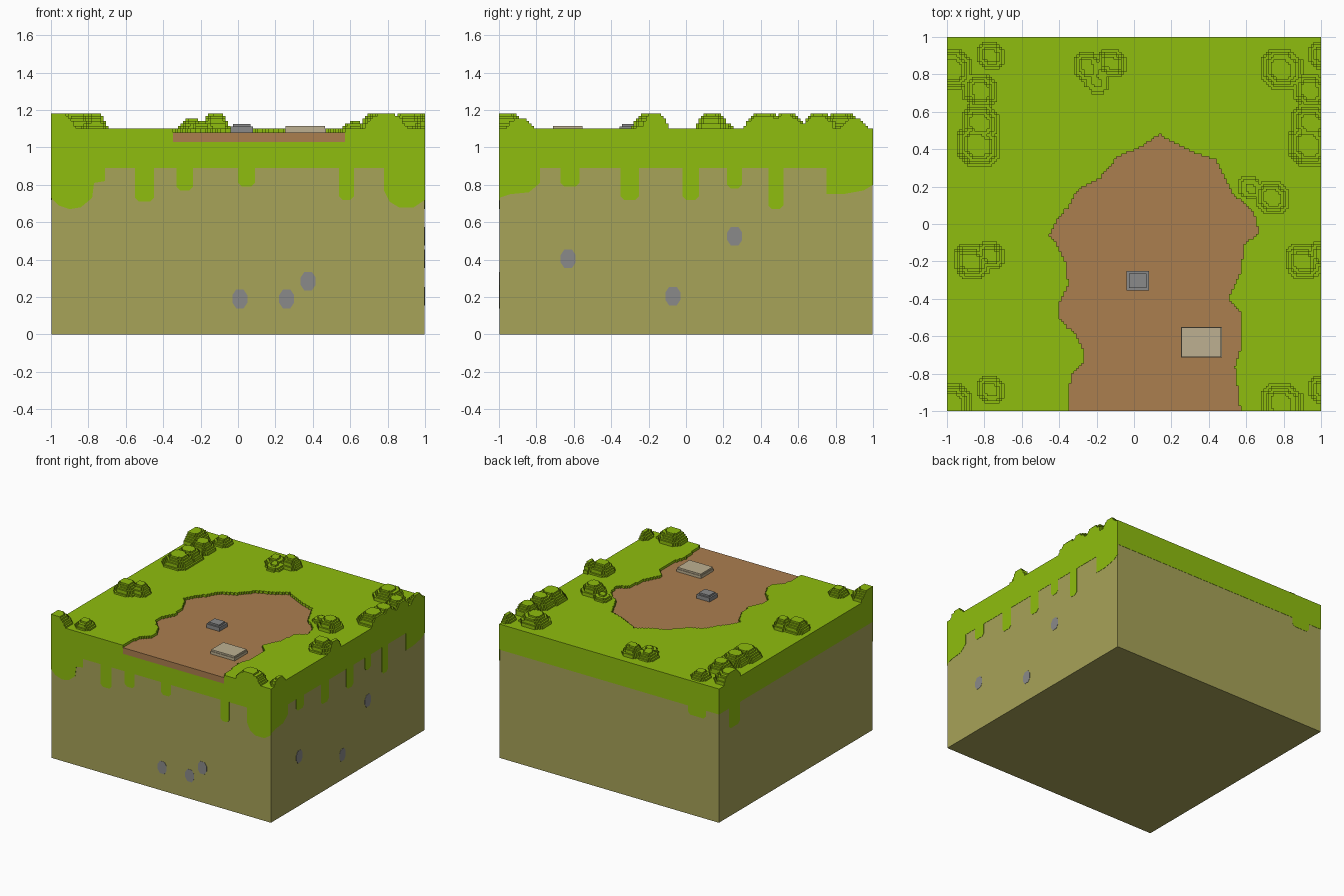
import bpy, bmesh
from mathutils import Vector

if "Cube" in bpy.data.objects:
    bpy.data.objects.remove(bpy.data.objects["Cube"], do_unlink=True)

STEP = 1 / 75        # size of one voxel
SOIL_TOP = 0.89      # underside of the turf
BED = 1.03           # underside of the path
PATH = 1.08          # walking surface
TURF = 1.1           # grass surface


def material(name, *rgb):
    linear = [((c / 255 + 0.055) / 1.055) ** 2.4 for c in rgb] + [1]
    mat = bpy.data.materials.new(name)
    mat.use_nodes = True
    mat.diffuse_color = linear
    shader = mat.node_tree.nodes["Principled BSDF"]
    shader.inputs["Base Color"].default_value = linear
    shader.inputs["Roughness"].default_value = 0.9
    return mat


grass = material("grass green", 143, 190, 14)
soil = material("olive soil", 167, 163, 88)
earth = material("brown earth", 171, 126, 79)
stone = material("grey stone", 138, 138, 138)
sand = material("pale sandstone", 190, 176, 145)


def add_prism(bm, points, place, depth):
    """Extrude a flat outline, mapped into space by place, along depth."""
    face = bm.faces.new([bm.verts.new(place(*p)) for p in points])
    moved = bmesh.ops.extrude_face_region(bm, geom=[face], use_keep_orig=True)
    verts = [g for g in moved["geom"] if isinstance(g, bmesh.types.BMVert)]
    bmesh.ops.translate(bm, verts=verts, vec=Vector(depth))


def finish(bm, name, mat):
    bmesh.ops.recalc_face_normals(bm, faces=bm.faces)
    mesh = bpy.data.meshes.new(name)
    bm.to_mesh(mesh)
    bm.free()
    mesh.materials.append(mat)
    obj = bpy.data.objects.new(name, mesh)
    bpy.context.collection.objects.link(obj)
    return obj


def slab(name, points, low, high, mat):
    bm = bmesh.new()
    add_prism(bm, points, lambda x, y: (x, y, low), (0, 0, high - low))
    return finish(bm, name, mat)


def rectangle(x0, x1, y0, y1):
    return [(x0, y0), (x1, y0), (x1, y1), (x0, y1)]


def stairs(points):
    """Redraw a line as small square steps, kept inside the block."""
    cells = []
    for (x0, y0), (x1, y1) in zip(points, points[1:]):
        count = max(1, round(max(abs(x1 - x0), abs(y1 - y0)) / STEP))
        for i in range(count + 1):
            t = i / count
            cell = (round((x0 + (x1 - x0) * t) / STEP),
                    round((y0 + (y1 - y0) * t) / STEP))
            if cells and cell[0] != cells[-1][0] and cell[1] != cells[-1][1]:
                cells.append((cell[0], cells[-1][1]))
            cells.append(cell)
    limit = round(1 / STEP)
    clamp = lambda v: max(-limit, min(limit, v))
    cells = [(clamp(x), clamp(y)) for x, y in cells]
    kept = [c for i, c in enumerate(cells) if i == 0 or c != cells[i - 1]]
    if kept[0] == kept[-1]:
        kept.pop()
    return [(x * STEP, y * STEP) for x, y in kept]


# Soil block and turf layer
EDGE = 0.998
slab("soil_block", rectangle(-EDGE, EDGE, -EDGE, EDGE), 0, SOIL_TOP, soil)
slab("turf_base", rectangle(-1, 1, -1, 1), SOIL_TOP, BED, grass)

# Path sunk into the turf
bank = stairs([
    (-.35, -1), (-.35, -.9), (-.33, -.8), (-.27, -.73), (-.27, -.67),
    (-.32, -.58), (-.4, -.5), (-.4, -.41), (-.35, -.32), (-.36, -.22),
    (-.41, -.11), (-.45, -.05), (-.42, .02), (-.35, .1), (-.3, .19),
    (-.19, .24), (-.09, .36), (.03, .41), (.13, .48), (.19, .44),
    (.3, .39), (.43, .34), (.47, .26), (.52, .16), (.64, .06),
    (.67, -.05), (.59, -.12), (.57, -.27), (.5, -.4), (.58, -.5),
    (.58, -.64), (.54, -.77), (.57, -1)])
slab("earth_path", bank, BED, PATH, earth)
slab("turf_top", [(-1, -1)] + bank + [(1, -1), (1, 1), (-1, 1)],
     BED, TURF, grass)

# Side planes: mapping into space and inward direction of thin plates
THIN = 0.006
SIDES = {
    "front": (lambda u, v: (u, -1, v), (0, THIN, 0)),
    "left": (lambda u, v: (1, u, v), (-THIN, 0, 0)),
    "back": (lambda u, v: (u, 1, v), (0, -THIN, 0)),
    "right": (lambda u, v: (-1, u, v), (THIN, 0, 0)),
}


def drip(start, end, low):
    r = 0.02
    return [(start, SOIL_TOP), (start, low + r), (start + r, low),
            (end - r, low), (end, low + r), (end, SOIL_TOP)]


def corner(points):
    """Close a hanging edge against the underside of the turf."""
    return [(points[0][0], SOIL_TOP)] + points + [(points[-1][0], SOIL_TOP)]


# Grass hanging over the soil
hanging = {
    "front": [
        drip(-.55, -.45, .71), drip(-.33, -.24, .77), drip(0, .09, .79),
        drip(.54, .62, .72),
        corner([(-1, .73), (-.96, .69), (-.9, .67), (-.84, .68), (-.78, .73),
                (-.77, .81), (-.71, .82)]),
        corner([(.78, .77), (.81, .71), (.86, .68), (.94, .68), (1, .72)])],
    "left": [
        drip(-.67, -.57, .79), drip(-.35, -.25, .72), drip(-.02, .07, .72),
        drip(.22, .3, .78), drip(.44, .52, .67),
        corner([(-1, .73), (-.94, .75), (-.84, .76), (-.78, .81)]),
        corner([(.75, .75), (.84, .75), (.95, .77), (1, .8)])],
    "back": [drip(-.88, -.72, .82)],
    "right": [drip(.73, .87, .72)],
}
for side, outlines in hanging.items():
    bm = bmesh.new()
    for outline in outlines:
        add_prism(bm, outline, *SIDES[side])
    finish(bm, side + "_hanging_grass", grass)

# Pebbles showing in the soil
pebbles = {"front": [(.01, .19), (.26, .19), (.375, .285)],
           "left": [(-.63, .405), (.26, .525), (-.07, .205)]}
for side, centres in pebbles.items():
    bm = bmesh.new()
    for u, v in centres:
        w, h, s = .04, .05, .02
        add_prism(bm, [(u - w, v - s), (u - s, v - h), (u + s, v - h),
                       (u + w, v - s), (u + w, v + s), (u + s, v + h),
                       (u - s, v + h), (u - w, v + s)], *SIDES[side])
    finish(bm, side + "_pebbles", stone)


def bush(name, x, y, radius, height):
    """Stepped dome of octagonal layers."""
    bm = bmesh.new()
    count = round(height / STEP)
    for k in range(count):
        r = radius * (1 - 0.5 * (k / (count - 1)) ** 1.5)
        c = r * 0.5
        ring = [(r, -c), (r, c), (c, r), (-c, r),
                (-r, c), (-r, -c), (-c, -r), (c, -r), (r, -c)]
        z = TURF + k * STEP
        add_prism(bm, stairs([(x + a, y + b) for a, b in ring]),
                  lambda a, b: (a, b, z), (0, 0, STEP))
    finish(bm, name, grass)


# Bush clusters: places, then bushes as offset, radius and height
clusters = {
    "corner_bush": ([(-.98, .83), (.79, .83), (-.98, -.96), (.79, -.96)],
                    [(0, 0, .11, .08), (.215, .07, .07, .05)]),
    "hedge_bush": ([(-.825, .715), (.945, .715)],
                   [(0, 0, .09, .08), (0, -.175, .1, .08),
                    (-.01, -.295, .11, .08)]),
    "side_bush": ([(-.87, -.2), (.905, -.2)],
                  [(0, 0, .09, .08), (.1, .035, .07, .08)]),
    "rear_bush": ([(-.245, .84)],
                  [(0, 0, .075, .054), (.125, .02, .075, .08),
                   (.045, -.08, .06, .04)]),
    "path_bush": ([(.74, .14)],
                  [(0, 0, .09, .08), (-.115, .05, .06, .04)]),
}
for name, (places, parts) in clusters.items():
    for px, py in places:
        for dx, dy, radius, height in parts:
            bush(name, px + dx, py + dy, radius, height)

# Stones lying on the path, each with a smaller top layer
for name, box, top, inset, mat in (
        ("path_rock", (-.04, .08, -.355, -.25), 1.125, STEP, stone),
        ("paving_stone", (.25, .47, -.715, -.55), 1.115, STEP / 3, sand)):
    x0, x1, y0, y1 = box
    middle = top - STEP
    slab(name + "_base", rectangle(*box), PATH, middle, mat)
    slab(name + "_top", rectangle(x0 + inset, x1 - inset, y0 + inset, y1 - inset),
         middle, top, mat)
